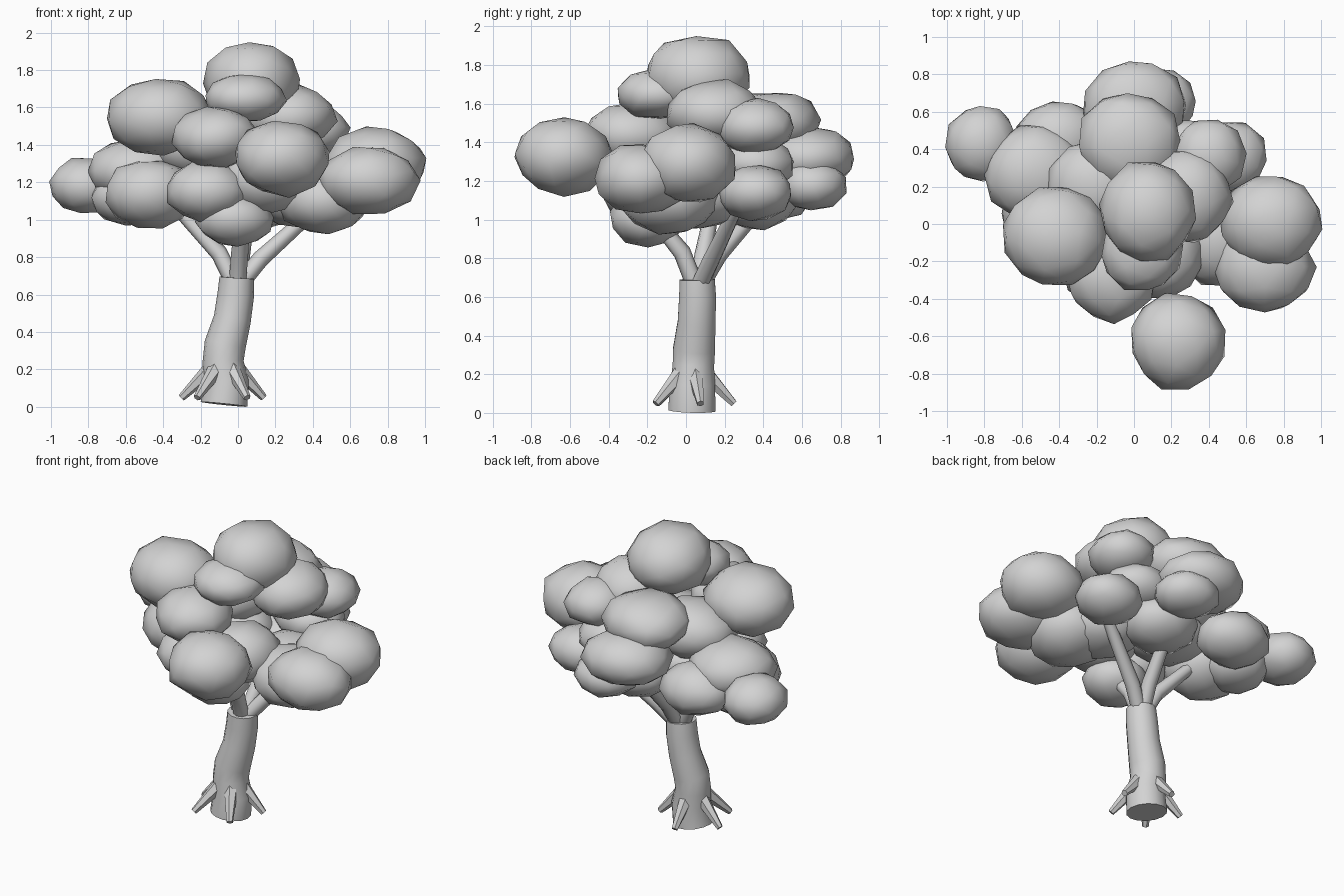
import bpy, bmesh, math, random
from mathutils import Vector, Euler

random.seed(4)
grey = bpy.data.materials.new("light grey")
grey.diffuse_color = (0.65, 0.65, 0.65, 1)


def finish(name, bm):
    mesh = bpy.data.meshes.new(name)
    bm.to_mesh(mesh)
    bm.free()
    mesh.materials.append(grey)
    obj = bpy.data.objects.new(name, mesh)
    bpy.context.collection.objects.link(obj)
    return obj


def tube(name, points, radii, sides, smooth=True):
    """Loft rings along a path, square to its direction, with flat caps."""
    bm = bmesh.new()
    pts = [Vector(p) for p in points]
    rings = []
    for i, (p, r) in enumerate(zip(pts, radii)):
        along = (pts[min(i + 1, len(pts) - 1)] - pts[max(i - 1, 0)]).normalized()
        side = Vector((0, 1, 0)).cross(along).normalized()
        up = along.cross(side)
        turns = [2 * math.pi * k / sides for k in range(sides)]
        rings.append([bm.verts.new(p + r * (side * math.cos(t) + up * math.sin(t)))
                      for t in turns])
    for a, b in zip(rings, rings[1:]):
        for k in range(sides):
            n = (k + 1) % sides
            bm.faces.new((a[k], a[n], b[n], b[k])).smooth = smooth
    for ring in (rings[0], rings[-1]):
        bm.faces.new(ring)
        for k in range(sides):
            bm.edges.get((ring[k], ring[(k + 1) % sides])).smooth = False
    bmesh.ops.recalc_face_normals(bm, faces=bm.faces)
    return finish(name, bm)


def leaf_clump(name, centre, radius):
    """Low-poly smooth ball, randomly turned and slightly uneven."""
    bm = bmesh.new()
    bmesh.ops.create_icosphere(bm, subdivisions=2, radius=1.04)
    turn = Euler([random.uniform(0, 6.28) for _ in range(3)]).to_matrix()
    for v in bm.verts:
        d = (turn @ v.co) * random.uniform(0.95, 1.04)
        v.co = Vector([c + r * t for c, r, t in zip(centre, radius, d)])
    for f in bm.faces:
        f.smooth = True
    finish(name, bm)


# Trunk with a gentle bend
tube("trunk",
     [(-0.075, 0.03, 0.013), (-0.062, 0.034, 0.14), (-0.08, 0.038, 0.24),
      (-0.069, 0.042, 0.33), (-0.03, 0.055, 0.47), (-0.012, 0.06, 0.6),
      (-0.006, 0.058, 0.69)],
     [0.125, 0.12, 0.11, 0.111, 0.1, 0.098, 0.093], 14)

# Five roots flaring from the foot of the trunk
for i, (x, y) in enumerate([(0.21, 0.04), (-0.02, 0.215), (-0.235, 0.04),
                            (-0.15, -0.19), (0.12, -0.195)]):
    foot = Vector((-0.07, 0.035, 0))
    out = Vector((x, y, 0))
    tube(f"root_{i + 1}", [foot + out * 0.28 + Vector((0, 0, 0.21)),
                           foot + out * 0.99 + Vector((0, 0, 0.048))],
         [0.046, 0.02], 6, False)

# Branches rising into the foliage
for i, (mid, end) in enumerate([
        ((-0.10, 0.09, 0.82), (-0.34, 0.14, 1.08)),
        ((0.12, 0.13, 0.79), (0.42, 0.26, 1.06)),
        ((0.01, -0.02, 0.83), (0.03, -0.20, 1.05)),
        ((0.02, 0.17, 0.82), (0.06, 0.40, 1.08))]):
    base = Vector((-0.006, 0.058, 0.65)).lerp(Vector((mid[0], mid[1], 0.65)), 0.1)
    tube(f"branch_{i + 1}", [base, mid, end], [0.046, 0.046, 0.036], 8)

# Foliage, as centre and radius of each clump
crown = [
    ((0.075, 0.065, 1.74), (0.25, 0.27, 0.21)),
    ((0.04, -0.14, 1.65), (0.21, 0.22, 0.13)),
    ((0.28, 0.15, 1.55), (0.24, 0.25, 0.17)),
    ((-0.02, 0.44, 1.50), (0.27, 0.26, 0.16)),
    ((0.40, 0.36, 1.48), (0.19, 0.20, 0.14)),
]
middle = [
    ((-0.42, -0.07, 1.55), (0.28, 0.27, 0.20)),
    ((-0.12, -0.28, 1.44), (0.23, 0.24, 0.16)),
    ((0.23, -0.63, 1.33), (0.25, 0.25, 0.20)),
    ((0.735, 0.01, 1.29), (0.265, 0.25, 0.20)),
    ((0.70, -0.23, 1.21), (0.26, 0.24, 0.18)),
    ((-0.53, 0.27, 1.26), (0.27, 0.25, 0.17)),
    ((0.0, 0.62, 1.32), (0.27, 0.25, 0.16)),
    ((-0.20, 0.20, 1.40), (0.27, 0.25, 0.18)),
    ((0.14, -0.16, 1.21), (0.23, 0.24, 0.18)),
    ((0.28, 0.36, 1.29), (0.22, 0.20, 0.14)),
]
lower = [
    ((-0.815, 0.43, 1.18), (0.19, 0.20, 0.15)),
    ((-0.47, 0.07, 1.14), (0.24, 0.22, 0.18)),
    ((-0.16, -0.22, 1.15), (0.22, 0.22, 0.16)),
    ((-0.02, -0.20, 1.00), (0.20, 0.19, 0.14)),
    ((0.46, -0.08, 1.11), (0.25, 0.25, 0.18)),
    ((0.50, 0.36, 1.14), (0.21, 0.19, 0.14)),
    ((0.13, 0.65, 1.18), (0.20, 0.18, 0.13)),
    ((0.10, 0.36, 1.11), (0.23, 0.22, 0.16)),
    ((-0.40, 0.45, 1.15), (0.23, 0.20, 0.16)),
    ((-0.58, 0.26, 1.11), (0.20, 0.20, 0.14)),
    ((-0.13, 0.16, 1.19), (0.24, 0.24, 0.14)),
    ((0.32, 0.08, 1.12), (0.24, 0.24, 0.16)),
]
for layer, clumps in (("crown", crown), ("middle", middle), ("lower", lower)):
    for i, (centre, radius) in enumerate(clumps):
        leaf_clump(f"{layer}_leaf_clump_{i + 1}", centre, radius)
